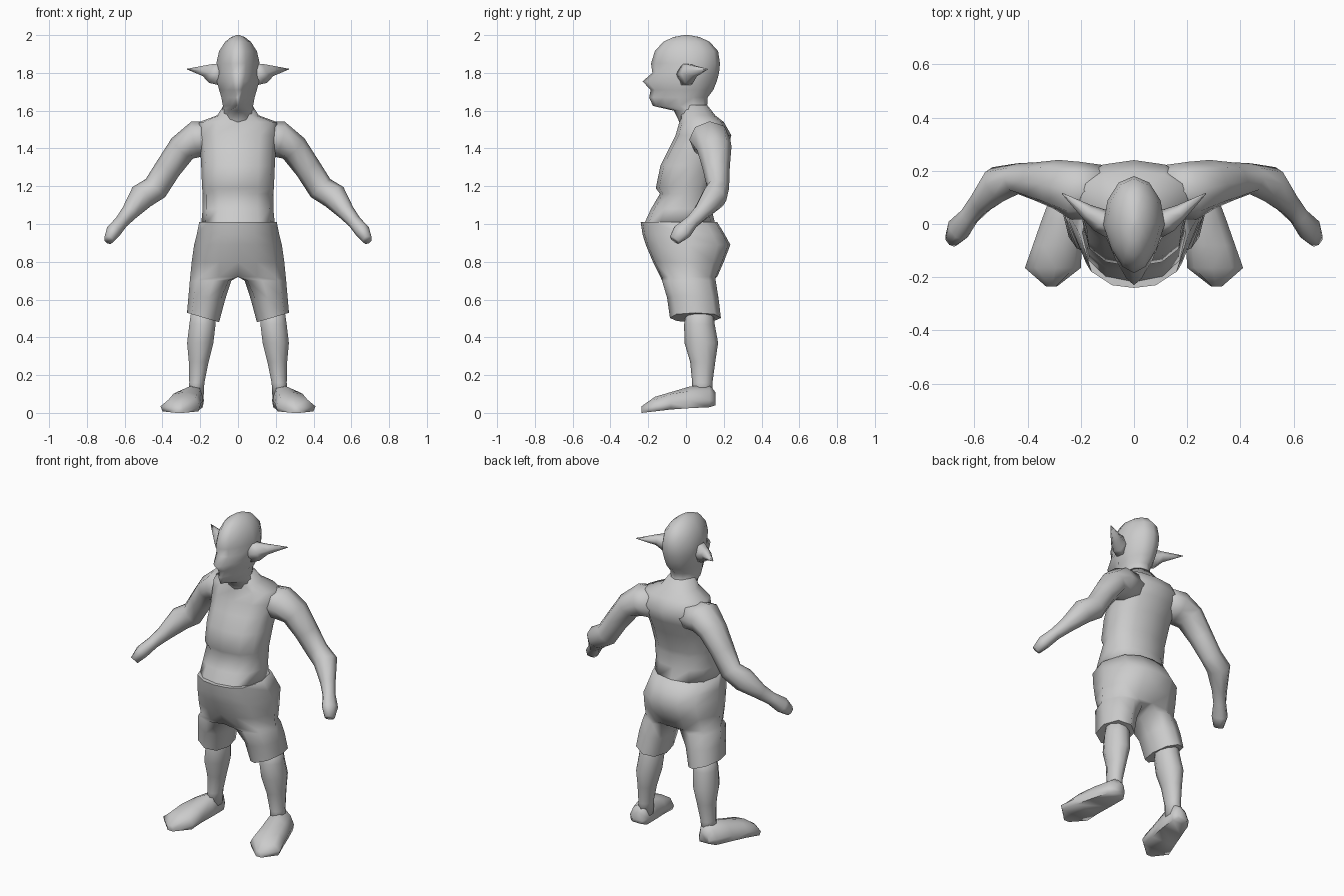
import bpy, bmesh, math
from mathutils import Vector

grey = bpy.data.materials.new("plain grey")
grey.diffuse_color = (0.6, 0.6, 0.6, 1)


def loft(name, rings, mirror=False, open_centre=False, angle=100):
    """Skin a list of equal-length point rings, optionally mirrored across x = 0."""
    bm = bmesh.new()
    rows = [[bm.verts.new(p) for p in r] for r in rings]
    n = len(rows[0])
    for a, b in zip(rows, rows[1:]):
        for i in range(n):
            j = (i + 1) % n
            quad = (a[i], a[j], b[j], b[i])
            if open_centre and all(abs(v.co.x) < 1e-5 for v in quad):
                continue
            bm.faces.new(quad)
    bm.faces.new(rows[0])
    bm.faces.new(rows[-1])
    if mirror:
        geo = bm.verts[:] + bm.edges[:] + bm.faces[:]
        bmesh.ops.mirror(bm, geom=geo, axis='X', merge_dist=0.0005)
        bmesh.ops.remove_doubles(bm, verts=bm.verts[:], dist=0.0005)
    bmesh.ops.recalc_face_normals(bm, faces=bm.faces[:])
    me = bpy.data.meshes.new(name)
    bm.to_mesh(me)
    bm.free()
    me.materials.append(grey)
    ob = bpy.data.objects.new(name, me)
    bpy.context.collection.objects.link(ob)
    bpy.ops.object.select_all(action='DESELECT')
    ob.select_set(True)
    bpy.context.view_layer.objects.active = ob
    bpy.ops.object.shade_smooth_by_angle(angle=math.radians(angle))
    return ob


def slice_z(z, yf, yb, w, taper=1.0, cx=0.0, n=12, power=1.0):
    """Horizontal oval from front yf to back yb; taper narrows its front half."""
    pts = []
    for i in range(n):
        a = 2 * math.pi * i / n
        c, s = math.cos(a), math.sin(a)
        k = 1 + (taper - 1) * max(c, 0)
        c, s = (math.copysign(abs(v) ** power, v) for v in (c, s))
        pts.append((cx + w * s * k, (yf + yb) / 2 - (yb - yf) / 2 * c, z))
    return pts


def tube(path, n=8):
    """Rings square to a path of (x, y, z, radius along y, radius across)."""
    rings = []
    for i, (x, y, z, ru, rv) in enumerate(path):
        t = (Vector(path[min(i + 1, len(path) - 1)][:3]) - Vector(path[max(i - 1, 0)][:3])).normalized()
        v = t.cross(Vector((0, 1, 0))).normalized()
        u = v.cross(t)
        rings.append([Vector((x, y, z)) + u * ru * math.cos(2 * math.pi * k / n)
                      + v * rv * math.sin(2 * math.pi * k / n) for k in range(n)])
    return rings


# Head with wedge-shaped face, and neck
loft("head", [slice_z(*r) for r in [
    (1.46, 0.00, 0.17, 0.09), (1.55, -0.04, 0.15, 0.088), (1.60, -0.065, 0.12, 0.082),
    (1.625, -0.175, 0.112, 0.080, 0.05), (1.67, -0.195, 0.115, 0.088, 0.2),
    (1.71, -0.187, 0.145, 0.10, 0.4), (1.755, -0.23, 0.163, 0.112, 0.45),
    (1.80, -0.178, 0.175, 0.115, 0.65), (1.85, -0.185, 0.18, 0.115, 0.7),
    (1.915, -0.165, 0.17, 0.10, 0.75), (1.965, -0.12, 0.125, 0.068, 0.85),
    (1.99, -0.065, 0.07, 0.035), (2.0, -0.01, 0.015, 0.008)]])

# Pointed ears, swept back
loft("ears", tube([(0.085, -0.005, 1.79, 0.05, 0.065), (0.13, 0.015, 1.795, 0.045, 0.06),
                   (0.175, 0.045, 1.81, 0.03, 0.032), (0.27, 0.115, 1.82, 0.002, 0.002)], 6), True)

# Torso with jutting chest and sloping shoulder yoke
loft("torso", [slice_z(*r, power=0.85) for r in [
    (1.00, -0.222, 0.155, 0.195), (1.08, -0.185, 0.135, 0.187), (1.16, -0.138, 0.135, 0.187),
    (1.19, -0.16, 0.14, 0.190), (1.31, -0.135, 0.18, 0.195), (1.40, -0.09, 0.22, 0.20),
    (1.47, -0.055, 0.24, 0.212), (1.54, -0.035, 0.20, 0.205), (1.575, -0.035, 0.155, 0.11),
    (1.63, -0.03, 0.112, 0.075)]])

# Arms with loose fists
loft("arms", tube([
    (0.11, 0.12, 1.45, 0.10, 0.09), (0.22, 0.125, 1.45, 0.11, 0.097),
    (0.295, 0.15, 1.40, 0.092, 0.078), (0.37, 0.16, 1.295, 0.072, 0.07),
    (0.437, 0.17, 1.19, 0.058, 0.07), (0.51, 0.15, 1.145, 0.07, 0.07),
    (0.575, 0.08, 1.06, 0.045, 0.045), (0.618, 0.03, 1.01, 0.038, 0.036),
    (0.66, -0.02, 0.96, 0.052, 0.04), (0.685, -0.06, 0.915, 0.032, 0.026)]), True)


# Shorts: half sections that meet on the centre line above the crotch
def half(z, yf, yb, xi, xo, tilt=0.0, leg=0.0):
    m, d, w = (yf + yb) / 2, (yb - yf) / 2, xo - xi
    side = [(0, 1), (0.4, 0.95), (0.78, 0.7), (1, 0)]
    legs = [(0.12, 0.72), (0.45, 1), (0.85, 0.75), (1, 0)]
    arc = [(a + (p - a) * leg, b + (q - b) * leg) for (a, b), (p, q) in zip(side, legs)]
    shape = [(u, -v) for u, v in arc] + arc[2::-1] + [(0, 0)]
    return [(xi + w * u, m + d * v, z + tilt * u) for u, v in shape]


loft("shorts", [half(*r) for r in [
    (1.01, -0.24, 0.165, 0, 0.205), (0.945, -0.23, 0.205, 0, 0.218), (0.89, -0.213, 0.235, 0, 0.232),
    (0.80, -0.175, 0.20, 0, 0.245), (0.72, -0.135, 0.165, 0, 0.253),
    (0.70, -0.13, 0.16, 0.035, 0.255, 0, 0.6), (0.60, -0.10, 0.172, 0.068, 0.262, 0.02, 1),
    (0.48, -0.085, 0.185, 0.10, 0.27, 0.05, 1)]], True, True, 75)

# Bare lower legs
loft("legs", [slice_z(z, yf, yb, w, 1, cx, 10) for z, yf, yb, w, cx in [
    (0.58, 0.01, 0.14, 0.06, 0.185), (0.47, -0.01, 0.152, 0.073, 0.188),
    (0.37, -0.008, 0.17, 0.073, 0.2), (0.27, 0.022, 0.155, 0.055, 0.208),
    (0.16, 0.033, 0.14, 0.042, 0.218), (0.08, 0.03, 0.14, 0.045, 0.225)]], True)

# Broad splayed feet, each ring: y, inner x, outer x, bottom z, inner top z, outer top z
feet = []
for y, a, b, lo, hi, ho in [(0.155, 0.20, 0.27, 0.04, 0.11, 0.09), (0.125, 0.18, 0.305, 0.03, 0.15, 0.12),
                            (0.02, 0.185, 0.345, 0.025, 0.14, 0.115), (-0.08, 0.195, 0.38, 0.018, 0.11, 0.10),
                            (-0.165, 0.20, 0.41, 0.008, 0.085, 0.07), (-0.235, 0.29, 0.33, 0.0, 0.035, 0.03)]:
    w, mid = b - a, (lo + ho) * 0.45
    feet.append([(a + w * 0.05, y, lo), (b - w * 0.05, y, lo), (b, y, mid), (b - w * 0.2, y, ho),
                 (a + w * 0.45, y, hi), (a + w * 0.12, y, hi * 0.92), (a, y, mid)])
loft("feet", feet, True, angle=75)
